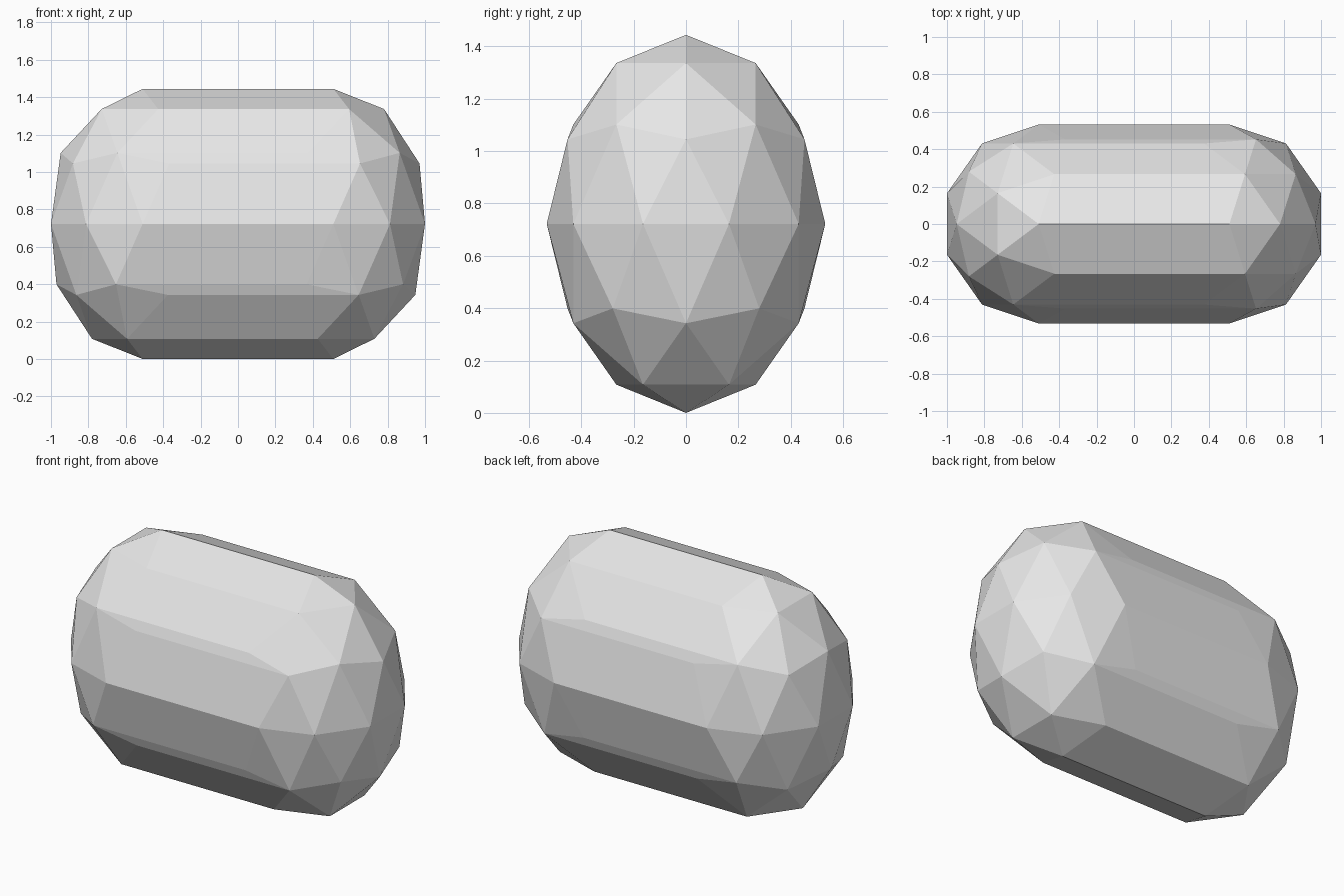
import bpy
import bmesh
from mathutils import Matrix

cube = bpy.data.objects.get("Cube")
if cube:
    bpy.data.objects.remove(cube, do_unlink=True)

RADII = (0.515, 0.532, 0.722)   # half sizes of each faceted end
OFFSET = 0.51                   # distance of each end from the middle

# Plain light grey
grey = bpy.data.materials.new("light grey")
grey.use_nodes = True
colour = (0.8, 0.8, 0.8, 1.0)
grey.diffuse_color = colour
grey.node_tree.nodes["Principled BSDF"].inputs["Base Color"].default_value = colour

# Two faceted ellipsoids, one at each end
bm = bmesh.new()
for side in (-1, 1):
    place = Matrix.Translation((side * OFFSET, 0, RADII[2])) @ Matrix.Diagonal((*RADII, 1))
    bmesh.ops.create_icosphere(bm, subdivisions=2, radius=1, matrix=place)

# Wrap them in one convex skin, bridging the ends with long flat facets
bmesh.ops.delete(bm, geom=bm.faces[:], context='FACES_ONLY')
bmesh.ops.delete(bm, geom=bm.edges[:], context='EDGES_FACES') if not bm.verts else None
hull = bmesh.ops.convex_hull(bm, input=bm.verts[:])
unused = {g for key in ("geom_interior", "geom_unused") for g in hull[key]
          if isinstance(g, bmesh.types.BMVert)}
bmesh.ops.delete(bm, geom=list(unused), context='VERTS')
loose = [e for e in bm.edges if not e.link_faces]
bmesh.ops.delete(bm, geom=loose, context='EDGES')
bmesh.ops.dissolve_limit(bm, angle_limit=0.002, verts=bm.verts[:], edges=bm.edges[:])
bmesh.ops.recalc_face_normals(bm, faces=bm.faces[:])

mesh = bpy.data.meshes.new("faceted_capsule")
bm.to_mesh(mesh)
bm.free()
mesh.materials.append(grey)
capsule = bpy.data.objects.new("faceted_capsule", mesh)
bpy.context.collection.objects.link(capsule)
